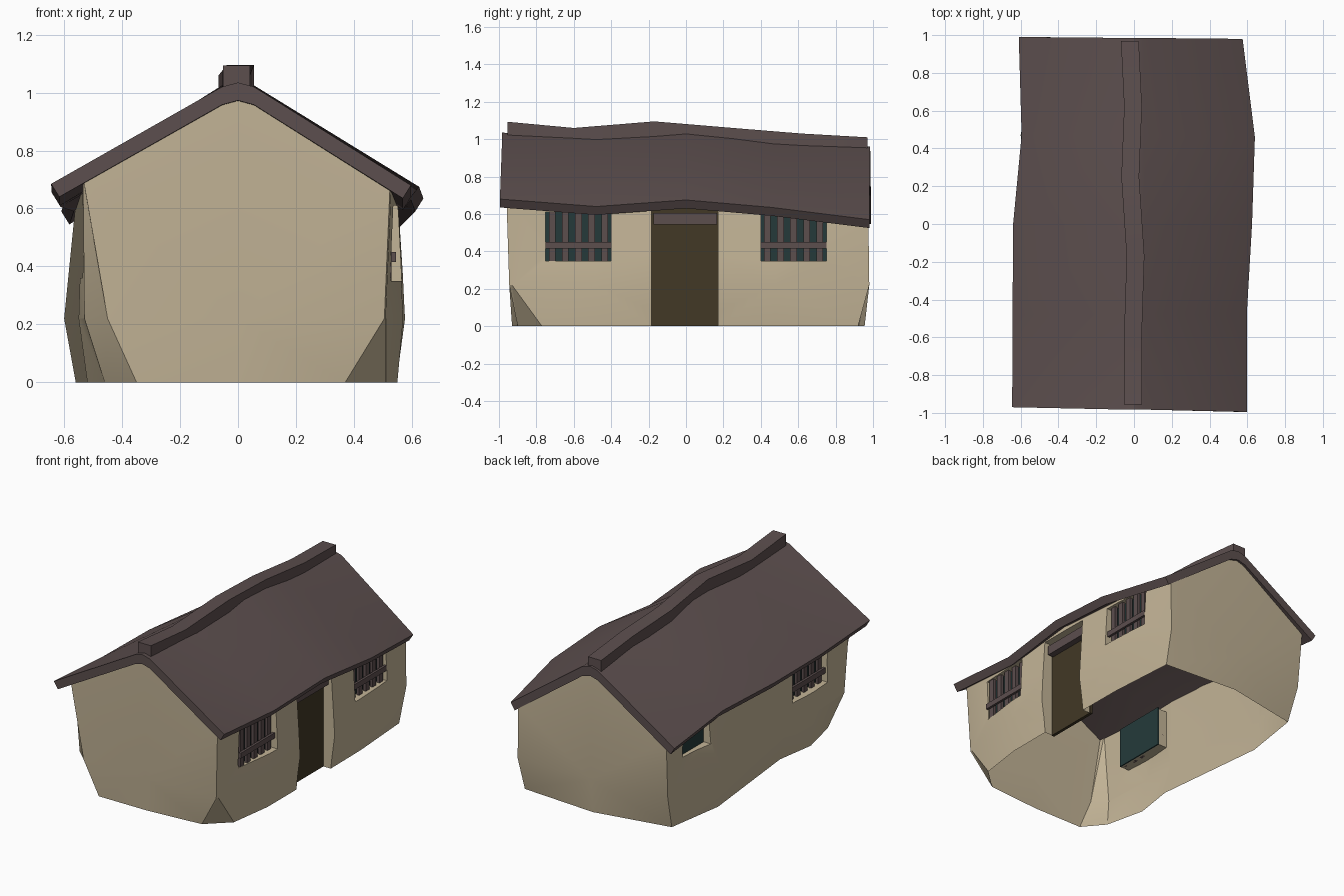
import bpy, bmesh
from mathutils import Vector

cube = bpy.data.objects.get("Cube")
if cube:
    bpy.data.objects.remove(cube, do_unlink=True)


def material(name, r, g, b):
    m = bpy.data.materials.new(name)
    m.use_nodes = True
    m.diffuse_color = (r, g, b, 1)
    m.node_tree.nodes["Principled BSDF"].inputs["Base Color"].default_value = (r, g, b, 1)
    return m


PLASTER = material("plaster", .55, .46, .31)
TIMBER = material("dark timber", .107, .077, .076)
DOOR = material("door wood", .054, .04, .019)
GLASS = material("teal pane", .018, .042, .042)


def add_object(name, bm, mat, smooth=False):
    bmesh.ops.recalc_face_normals(bm, faces=bm.faces)
    mesh = bpy.data.meshes.new(name)
    bm.to_mesh(mesh)
    bm.free()
    mesh.materials.append(mat)
    ob = bpy.data.objects.new(name, mesh)
    bpy.context.collection.objects.link(ob)
    if smooth:
        bpy.ops.object.select_all(action='DESELECT')
        ob.select_set(True)
        bpy.context.view_layer.objects.active = ob
        bpy.ops.object.shade_smooth_by_angle(angle=.4)
    return ob


def box(name, mat, xs, ys, zs):
    bm = bmesh.new()
    bmesh.ops.create_cube(bm, size=1)
    lo = Vector((min(xs), min(ys), min(zs)))
    hi = Vector((max(xs), max(ys), max(zs)))
    for v in bm.verts:
        v.co = [(lo[i] + hi[i]) / 2 + v.co[i] * (hi[i] - lo[i]) for i in range(3)]
    return add_object(name, bm, mat)


def loft(name, sections, mat):
    """Skin closed cross-sections and cap both ends."""
    bm = bmesh.new()
    rings = [[bm.verts.new(p) for p in s] for s in sections]
    n = len(rings[0])
    for a, b in zip(rings, rings[1:]):
        for i in range(n):
            j = (i + 1) % n
            bm.faces.new((a[i], a[j], b[j], b[i]))
    bm.faces.new(rings[0])
    bm.faces.new(rings[-1])
    return add_object(name, bm, mat, smooth=True)


# Sagging roof stations: left y, right y, left x, left z, ridge z, right x, right z
STATIONS = [
    (-.97, -.995, -.645, .685, 1.035, .597, .68),
    (-.48, -.48, -.643, .655, 1.01, .597, .64),
    (0, 0, -.64, .65, 1.04, .625, .675),
    (.47, .46, -.595, .635, .985, .64, .635),
    (.99, .98, -.61, .59, .96, .575, .57),
]
CAP = .055


def roof_section(yl, yr, xl, zl, ridge, xr, zr):
    ym = (yl + yr) / 2
    top = [(xl, yl, zl), (-CAP, ym, ridge - .015), (0, ym, ridge),
           (CAP, ym, ridge - .015), (xr, yr, zr)]
    under = [(xr - .028, yr, zr - .045)]
    under += [(x, ym, z - .062) for x, _, z in top[3:0:-1]]
    under += [(xl + .028, yl, zl - .045)]
    return top + under


def roof_z(x, y):
    """Height of the roof's top surface."""
    for a, b in zip(STATIONS, STATIONS[1:]):
        if y <= b[1] or b is STATIONS[-1]:
            t = (y - a[1]) / (b[1] - a[1])
            s = [p + (q - p) * t for p, q in zip(a, b)]
            ex, ez = (s[5], s[6]) if x > 0 else (s[2], s[3])
            return s[4] + (ez - s[4]) * x / ex


loft("roof", [roof_section(*s) for s in STATIONS], TIMBER)

# Crooked ridge beam: y, centre x, top z
BEAM = [(-.955, -.005, 1.093), (-.6, -.006, 1.06), (-.17, .008, 1.095),
        (.25, -.02, 1.06), (.62, -.005, 1.03), (.97, -.022, 1.01)]
loft("ridge_beam", [[(x - .047, y, z - .09), (x + .047, y, z - .09),
                     (x + .047, y, z), (x - .047, y, z)] for y, x, z in BEAM], TIMBER)

# Bulging wall outlines, from the front right corner round to the front middle
BASE = [(.37, -.9), (.51, -.77), (.55, -.48), (.55, 0), (.545, .48), (.515, .92), (0, .955),
        (-.5, .86), (-.56, .47), (-.48, -.28), (-.52, -.54), (-.46, -.8), (-.35, -.93), (0, -.93)]
BELLY = [(.505, -.945), (.51, -.93), (.57, -.48), (.58, 0), (.57, .48), (.525, .98), (0, .98),
         (-.52, .93), (-.6, .47), (-.53, -.28), (-.55, -.54), (-.53, -.87), (-.45, -.945), (0, -.945)]
TOP = [(.525, -.96), (.53, -.94), (.55, -.48), (.55, 0), (.545, .48), (.525, .975), (0, .97),
       (-.53, .96), (-.56, .47), (-.53, -.28), (-.535, -.54), (-.535, -.92), (-.535, -.955), (0, -.96)]

bm = bmesh.new()
rings = [[bm.verts.new((x, y, 0)) for x, y in BASE],
         [bm.verts.new((x, y, .22)) for x, y in BELLY],
         [bm.verts.new((x, y, roof_z(x, y) - .035)) for x, y in TOP]]
n = len(BASE)
for a, b in zip(rings, rings[1:]):
    for i in range(n):
        j = (i + 1) % n
        bm.faces.new((a[i], a[j], b[j], b[i]))
bm.faces.new(rings[0])
top = rings[-1]
bm.faces.new(top[:7] + top[-1:])
bm.faces.new(top[6:])
bmesh.ops.triangulate(bm, faces=bm.faces)
solid = add_object("wall_solid", bm, PLASTER)

# Openings: name, side, back plane distance, y range, z range
OPENINGS = [
    ("doorway", 1, .49, (-.185, .17), (-.1, .63)),
    ("right_front_window", 1, .5, (-.75, -.4), (.35, .61)),
    ("right_back_window", 1, .5, (.4, .75), (.35, .61)),
    ("left_front_window", -1, .475, (-.69, -.33), (.36, .61)),
    ("left_back_window", -1, .51, (.55, .8), (.44, .6)),
]
helpers = [solid]
for name, side, back, ys, zs in OPENINGS:
    cutter = box(name + "_cutter", PLASTER, (side * back, side * .8), ys, zs)
    mod = solid.modifiers.new(name, 'BOOLEAN')
    mod.operation = 'DIFFERENCE'
    mod.solver = 'EXACT'
    mod.object = cutter
    helpers.append(cutter)

# Keep only the outer skin and the reveals: no floor, ceiling or pocket backs
bm = bmesh.new()
bm.from_object(solid, bpy.context.evaluated_depsgraph_get())
bm.normal_update()
backs = {side * back for _, side, back, _, _ in OPENINGS}


def unwanted(f):
    c = f.calc_center_median()
    floor = all(v.co.z < .001 for v in f.verts)
    ceiling = c.z > .6 and f.normal.z > .3
    pocket = any(all(abs(v.co.x - b) < .001 for v in f.verts) for b in backs)
    return floor or ceiling or pocket


bmesh.ops.delete(bm, geom=[f for f in bm.faces if unwanted(f)], context='FACES')
mesh = bpy.data.meshes.new("walls")
bm.to_mesh(mesh)
bm.free()
mesh.materials.clear()
mesh.materials.append(PLASTER)
walls = bpy.data.objects.new("walls", mesh)
bpy.context.collection.objects.link(walls)
for h in helpers:
    bpy.data.objects.remove(h, do_unlink=True)
bpy.ops.object.select_all(action='DESELECT')
walls.select_set(True)
bpy.context.view_layer.objects.active = walls
bpy.ops.object.shade_smooth_by_angle(angle=.35)

# Door panel and lintel
box("door", DOOR, (.475, .495), (-.19, .175), (0, .65))
box("door_lintel", TIMBER, (.49, .535), (-.175, .165), (.545, .605))

# Panes with wooden bars
for name, side, back, ys, zs in OPENINGS[1:]:
    y0, y1 = ys
    box(name + "_pane", GLASS, (side * (back - .008), side * (back + .002)), ys, (zs[0], .62))
    if name == "left_back_window":
        continue
    step = (y1 - y0) / 5
    near, far = side * (back + .01), side * (back + .03)
    for i in range(5):
        y = y0 + step * (i + .5)
        box(f"{name}_bar_{i}", TIMBER, (near, far), (y - .018, y + .018), (zs[0], .62))
    box(name + "_cross_bar", TIMBER, (far, side * (back + .045)), ys, (.415, .45))
